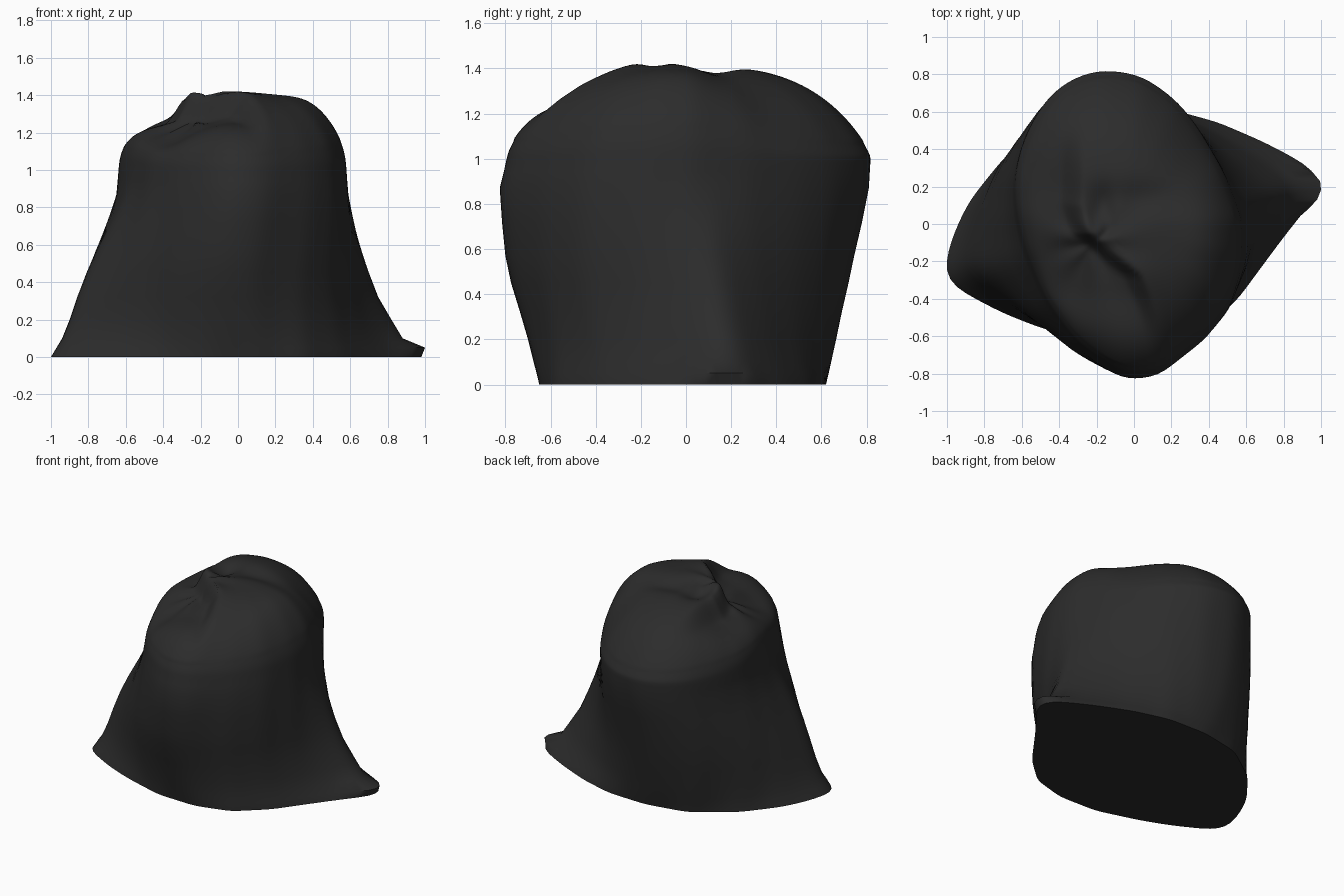
import bpy, bmesh, math
from mathutils import Vector, geometry

cube = bpy.data.objects.get("Cube")
if cube:
    bpy.data.objects.remove(cube)

SEGMENTS = 128
CAP_RINGS = 44

# Plan outlines: wide pinched footprint and rounder body
FOOT = [(1, .2), (.98, .26), (.92, .31), (.7, .43), (.45, .54), (.2, .61), (-.1, .62),
        (-.4, .56), (-.68, .36), (-.87, .12), (-.95, -.05), (-1, -.22), (-.99, -.3),
        (-.94, -.34), (-.7, -.47), (-.5, -.55), (-.2, -.64), (.1, -.65), (.35, -.58),
        (.55, -.4), (.79, -.07)]
BODY = [(.57, .02), (.47, .28), (.33, .52), (.22, .66), (.03, .8), (-.2, .83), (-.38, .76),
        (-.5, .64), (-.6, .45), (-.65, .25), (-.64, .05), (-.59, -.15), (-.48, -.42),
        (-.32, -.64), (-.15, -.77), (-.04, -.82), (.12, -.8), (.37, -.6), (.5, -.43),
        (.57, -.18)]

# Height, then left, right, front and back limits
LEVELS = [(0, -1, .98, -.65, .62), (.05, -.97, .94, -.662, .632), (.1, -.94, .88, -.675, .643),
          (.2, -.9, .82, -.7, .665), (.32, -.86, .75, -.735, .69), (.45, -.81, .7, -.775, .72),
          (.57, -.76, .66, -.8, .745), (.72, -.7, .62, -.815, .78), (.87, -.65, .59, -.825, .81),
          (1, -.64, .58, -.8, .825)]

# Path of the gathered fold across the top, as (y, x)
FOLD = [(-.85, .2), (-.65, .13), (-.4, .05), (-.28, 0), (-.16, -.14), (-.05, -.28),
        (.1, -.33), (.35, -.33), (.85, -.3)]


def radial(outline):
    """Sample an outline at equal angles around the origin, rounding it a little."""
    rays = [Vector((math.cos(math.tau * i / SEGMENTS), math.sin(math.tau * i / SEGMENTS)))
            for i in range(SEGMENTS)]
    found = []
    for ray in rays:
        for p, q in zip(outline, outline[1:] + outline[:1]):
            hit = geometry.intersect_line_line_2d(Vector((0, 0)), ray * 3, Vector(p), Vector(q))
            if hit:
                found.append(hit.length)
                break
        else:
            found.append(found[-1])
    for _ in range(3):
        found = [(found[i - 1] + 2 * found[i] + found[(i + 1) % SEGMENTS]) / 4
                 for i in range(SEGMENTS)]
    return [ray * r for ray, r in zip(rays, found)]


def fit(values, low, high):
    a, b = min(values), max(values)
    return [low + (v - a) * (high - low) / (b - a) for v in values]


def smooth(t):
    t = max(0, min(1, t))
    return t * t * (3 - 2 * t)


def bump(x, y, cx, cy, rx, ry):
    return math.exp(-((x - cx) / rx) ** 2 - ((y - cy) / ry) ** 2)


def fold_x(y):
    for (y0, x0), (y1, x1) in zip(FOLD, FOLD[1:]):
        if y <= y1:
            return x0 + (x1 - x0) * (y - y0) / (y1 - y0)
    return FOLD[-1][1]


def crown_height(x, y, s, angle):
    """Rounded dome, stepped down beside the fold and puckered at the knot."""
    end_power = .85 if y > 0 else .72
    power = .5 + (end_power - .5) * math.sin(angle) ** 2
    z = 1 + .41 * max(0, 1 - s ** 3) ** power
    inner = 1 - s ** 4
    drop = smooth((fold_x(y) - x) / .13 + .5) * (1 - smooth((y - .15) / .45))
    z -= .13 * drop * inner * (.4 + .6 * smooth((y + .75) / .4))
    # Slack cloth on the low corner, fuller cloth on the opposite shoulder
    z -= .09 * bump(x, y, -.42, -.36, .2, .25) * inner
    z += .04 * bump(x, y, .42, -.12, .16, .3) * inner
    z -= .05 * bump(x, y, .38, .42, .2, .2) * inner
    # Dip and pucker beside the knot
    z -= .03 * bump(x, y, 0, .14, .3, .09)
    z -= .05 * bump(x, y, -.16, .06, .06, .12)
    z += .03 * bump(x, y, -.25, -.03, .1, .06)
    z += .015 * bump(x, y, .02, -.24, .15, .15)
    # Soft pleats spreading from the knot
    dx, dy = x + .22, y + .1
    dist = math.hypot(dx, dy)
    pleat = math.sin(7 * math.atan2(dy, dx)) * smooth(dist / .15)
    return z + .012 * pleat * math.exp(-(dist / .3) ** 2) * inner


foot, body = radial(FOOT), radial(BODY)
bm = bmesh.new()
rings = []

# Side walls: the footprint blends into the body as the bag narrows
for z, left, right, front, back in LEVELS:
    t = min(1, (1.98 - right + left) / .76)
    shape = [p.lerp(q, t) for p, q in zip(foot, body)]
    xs = fit([p.x for p in shape], left, right)
    ys = fit([p.y for p in shape], front, back)
    rings.append([bm.verts.new((x, y, z)) for x, y in zip(xs, ys)])

# Upturned lip at the pinched corner
for v in rings[1]:
    v.co.x += .06 * smooth((v.co.x - .8) / .14)

# Crown: rings closing in on the top
rim = [v.co.xy for v in rings[-1]]
middle = Vector((-.06, 0))
for k in range(1, CAP_RINGS):
    s = math.cos(math.pi / 2 * k / CAP_RINGS)
    ring = []
    for i, p in enumerate(rim):
        x, y = middle.lerp(p, s)
        ring.append(bm.verts.new((x, y, crown_height(x, y, s, math.tau * i / SEGMENTS))))
    rings.append(ring)

for low, high in zip(rings, rings[1:]):
    for i in range(SEGMENTS):
        j = (i + 1) % SEGMENTS
        bm.faces.new((low[i], low[j], high[j], high[i]))
bm.faces.new(rings[-1])
bm.faces.new(list(reversed(rings[0])))

# Ease the shoulder where walls meet crown
start = len(LEVELS) - 1
shoulder = [v for ring in rings[start:start + 9] for v in ring]
for _ in range(8):
    bmesh.ops.smooth_vert(bm, verts=shoulder, factor=.5,
                          use_axis_x=True, use_axis_y=True, use_axis_z=True)
bmesh.ops.recalc_face_normals(bm, faces=bm.faces)

mesh = bpy.data.meshes.new("bag")
bm.to_mesh(mesh)
bm.free()
bag = bpy.data.objects.new("bag", mesh)
bpy.context.collection.objects.link(bag)

# Black plastic
plastic = bpy.data.materials.new("black plastic")
plastic.use_nodes = True
colour = (.025, .025, .025, 1)
plastic.diffuse_color = colour
plastic.node_tree.nodes["Principled BSDF"].inputs["Base Color"].default_value = colour
mesh.materials.append(plastic)

bpy.ops.object.select_all(action="DESELECT")
bag.select_set(True)
bpy.context.view_layer.objects.active = bag
bpy.ops.object.shade_smooth_by_angle(angle=math.radians(60))
